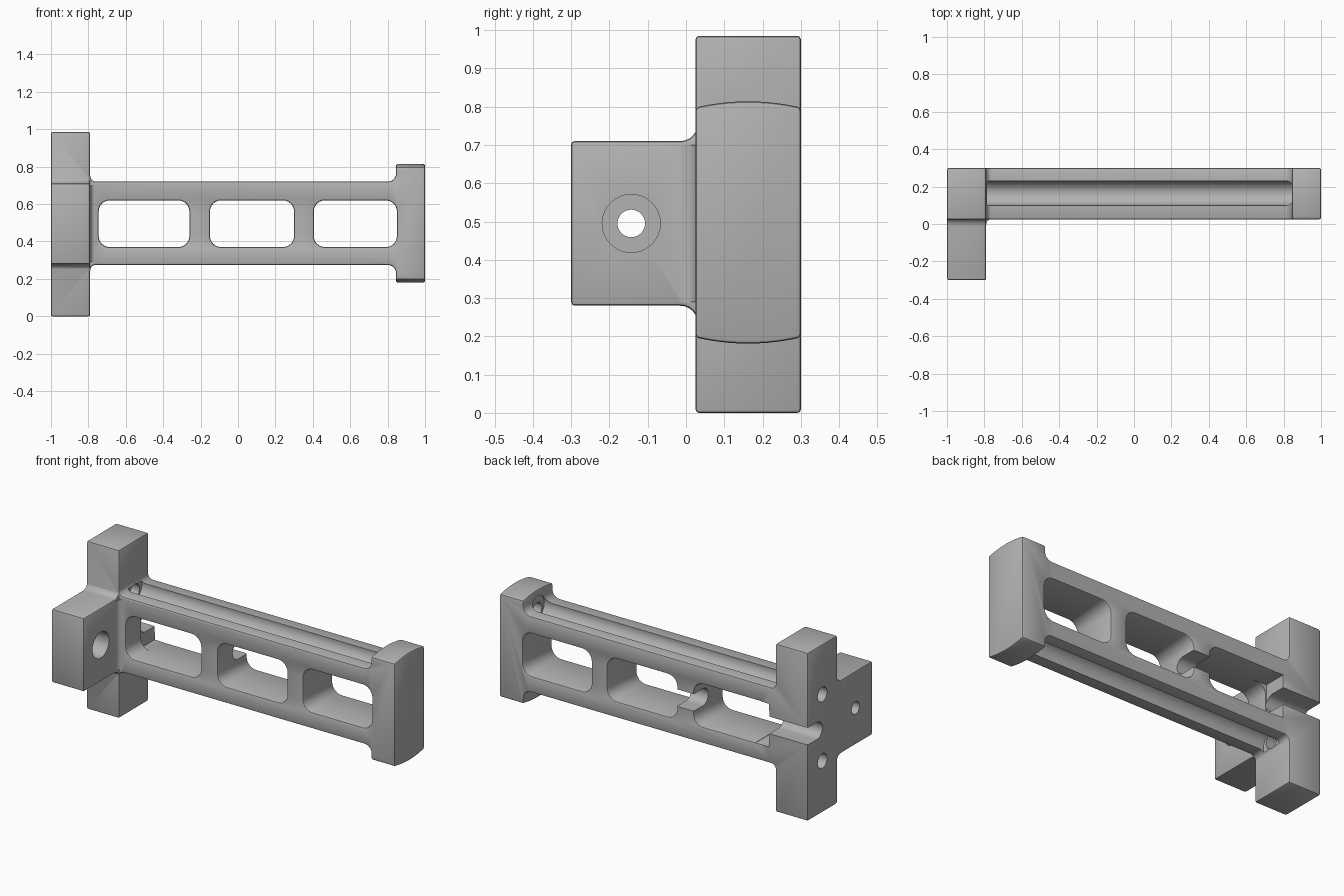
import bpy, bmesh, math
from mathutils import Vector

if "Cube" in bpy.data.objects:
    bpy.data.objects.remove(bpy.data.objects["Cube"])

grey = bpy.data.materials.new("mid grey")
grey.diffuse_color = (0.45, 0.45, 0.45, 1)
grey.use_nodes = True
grey.node_tree.nodes["Principled BSDF"].inputs["Base Color"].default_value = grey.diffuse_color
MID = 0.4975            # beam centre height
FRONT, BACK = 0.025, 0.30


def rounded(corners, n=6):
    """Corners (a, b, radius) of a right-angled outline -> points with arcs."""
    pts = []
    for i, (a, b, r) in enumerate(corners):
        p = Vector((a, b))
        if r == 0:
            pts.append(p)
            continue
        u = (Vector(corners[i - 1][:2]) - p).normalized()
        v = (Vector(corners[(i + 1) % len(corners)][:2]) - p).normalized()
        c = p + (u + v) * r
        for k in range(n + 1):
            t = math.pi / 2 * k / n
            pts.append(c - v * r * math.cos(t) - u * r * math.sin(t))
    return pts


def prism(name, pts, axis, lo, hi):
    """Extrude a 2D outline along x, y or z."""
    place = {"x": lambda p, d: (d, p[0], p[1]),
             "y": lambda p, d: (p[0], d, p[1]),
             "z": lambda p, d: (p[0], p[1], d)}[axis]
    bm = bmesh.new()
    a = [bm.verts.new(place(p, lo)) for p in pts]
    b = [bm.verts.new(place(p, hi)) for p in pts]
    bm.faces.new(a)
    bm.faces.new(b)
    for i in range(len(a)):
        j = (i + 1) % len(a)
        bm.faces.new((a[i], a[j], b[j], b[i]))
    bmesh.ops.recalc_face_normals(bm, faces=bm.faces[:])
    me = bpy.data.meshes.new(name)
    bm.to_mesh(me)
    bm.free()
    me.materials.append(grey)
    ob = bpy.data.objects.new(name, me)
    bpy.context.collection.objects.link(ob)
    return ob


def circle(y, z, r, n=32):
    return [(y + r * math.cos(2 * math.pi * k / n), z + r * math.sin(2 * math.pi * k / n))
            for k in range(n)]


def apply(ob, mod):
    bpy.ops.object.select_all(action="DESELECT")
    bpy.context.view_layer.objects.active = ob
    ob.select_set(True)
    bpy.ops.object.modifier_apply(modifier=mod.name)


def boolean(ob, other, op="DIFFERENCE"):
    m = ob.modifiers.new("bool", "BOOLEAN")
    m.operation, m.solver, m.object = op, "EXACT", other
    apply(ob, m)
    bpy.data.objects.remove(other)


def bevel(ob, width):
    m = ob.modifiers.new("bevel", "BEVEL")
    m.width, m.segments, m.limit_method = width, 2, "ANGLE"
    m.angle_limit = math.radians(40)
    m.use_clamp_overlap = False
    apply(ob, m)


# Frame: end flange, beam and head in one filleted outline
frame = prism("bracket_frame", rounded([
    (-1, 0, 0), (-0.79, 0, 0), (-0.79, 0.275, 0.03), (0.845, 0.275, 0.045),
    (0.845, 0.18, 0), (1, 0.18, 0), (1, 0.815, 0), (0.845, 0.815, 0),
    (0.845, 0.72, 0.045), (-0.79, 0.72, 0.03), (-0.79, 0.985, 0), (-1, 0.985, 0)]),
    "y", FRONT, BACK)

# Crowned top and bottom of the head
for s in (1, -1):
    arc = [(y, MID + s * (0.3165 - 0.016 * ((y - 0.1625) / 0.1375) ** 2))
           for y in [-0.01 + 0.345 * k / 14 for k in range(15)]]
    arc += [(0.335, MID + s * 0.45), (-0.01, MID + s * 0.45)]
    boolean(frame, prism("crown_cutter", arc, "x", 0.7, 1.1))

# Three windows through the beam
for x0, x1 in ((-0.745, -0.26), (-0.15, 0.30), (0.405, 0.85)):
    hole = rounded([(x0, 0.37, 0.06), (x1, 0.37, 0.06), (x1, 0.62, 0.06), (x0, 0.62, 0.06)])
    boolean(frame, prism("window_cutter", hole, "y", -0.1, 0.5))
bevel(frame, 0.009)

# Side arm, flaring into the flange
arm = prism("side_arm", rounded([
    (-0.30, 0.28, 0), (0.03, 0.28, 0.045), (0.03, 0.22, 0), (0.10, 0.22, 0),
    (0.10, 0.77, 0), (0.03, 0.77, 0), (0.03, 0.71, 0.045), (-0.30, 0.71, 0)]),
    "x", -1, -0.79)
bevel(arm, 0.009)
boolean(frame, arm, "UNION")

# Fillet between arm and beam front
fillet = rounded([(-0.82, 0.06, 0), (-0.82, -0.01, 0), (-0.79, -0.01, 0),
                  (-0.79, 0.027, 0.03), (-0.755, 0.027, 0), (-0.755, 0.06, 0)])
boolean(frame, prism("arm_fillet", fillet, "z", 0.29, 0.70), "UNION")

# Rod grooves along top and bottom, with bores through the flange into the head
for s in (1, -1):
    boolean(frame, prism("groove_cutter", circle(0.165, MID + s * 0.2125, 0.066),
                         "x", -0.785, 0.85))
    boolean(frame, prism("bore_cutter", circle(0.165, MID + s * 0.195, 0.043),
                         "x", -1.1, 0.92))

# Rear open slot through the flange and first divider
slot = [(0.215 - 0.05 * math.sin(t), MID + 0.05 * math.cos(t))
        for t in [math.pi * k / 14 for k in range(15)]]
slot += [(0.4, MID - 0.05), (0.4, MID + 0.05)]
boolean(frame, prism("slot_cutter", slot, "x", -1.1, -0.10))

# Square relief at the flange end of the first window
relief = [(-0.75, 0.368), (-0.66, 0.368), (-0.66, 0.622), (-0.75, 0.622)]
boolean(frame, prism("relief_cutter", relief, "y", 0.165, 0.4))

# Arm bolt hole and counterbore
boolean(frame, prism("bolt_cutter", circle(-0.143, 0.495, 0.036), "x", -1.1, -0.7))
boolean(frame, prism("counterbore_cutter", circle(-0.143, 0.495, 0.076), "x", -0.89, -0.7))

bpy.ops.object.select_all(action="DESELECT")
bpy.context.view_layer.objects.active = frame
frame.select_set(True)
bpy.ops.object.shade_smooth_by_angle(angle=math.radians(32))
